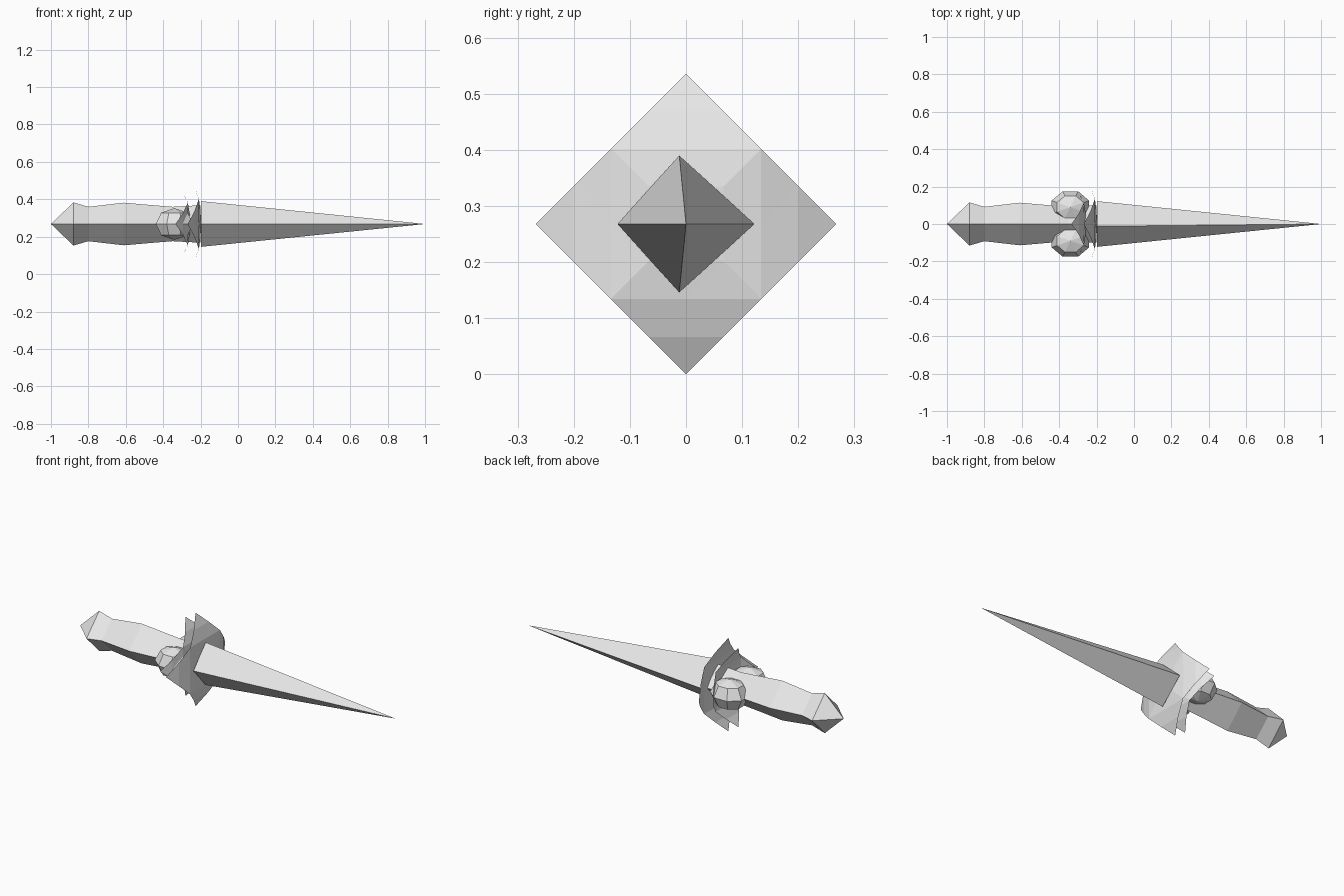
import bpy, bmesh
from mathutils import Matrix, Vector

cube = bpy.data.objects.get("Cube")
if cube:
    bpy.data.objects.remove(cube, do_unlink=True)

AXIS_Z = 0.268

steel = bpy.data.materials.new("pale_grey")
steel.use_nodes = True
steel.diffuse_color = (0.8, 0.8, 0.8, 1)
steel.node_tree.nodes["Principled BSDF"].inputs["Base Color"].default_value = (0.8, 0.8, 0.8, 1)


def finish(name, bm):
    bmesh.ops.remove_doubles(bm, verts=bm.verts, dist=0.0005)
    bmesh.ops.recalc_face_normals(bm, faces=bm.faces)
    mesh = bpy.data.meshes.new(name)
    bm.to_mesh(mesh)
    bm.free()
    mesh.materials.append(steel)
    obj = bpy.data.objects.new(name, mesh)
    obj.location.z = AXIS_Z
    bpy.context.collection.objects.link(obj)
    return obj


def diamond_loft(name, profile, skew=0.0):
    """Loft diamond sections (x, radius) along x; zero radius makes a point."""
    bm = bmesh.new()
    rings = []
    for x, r in profile:
        s = skew if r else 0
        corners = [(r, 0), (s, r), (-r, 0), (s, -r)]
        rings.append([bm.verts.new((x, y, z)) for y, z in corners])
    for a, b in zip(rings, rings[1:]):
        for i in range(4):
            j = (i + 1) % 4
            bm.faces.new((a[i], a[j], b[j], b[i]))
    for (x, r), ring in zip(profile, rings):
        if r and x in (profile[0][0], profile[-1][0]):
            bm.faces.new(ring)
    bmesh.ops.dissolve_degenerate(bm, dist=0.0005, edges=bm.edges)
    return finish(name, bm)


def guard(name, x, reach, sweep):
    """Diamond sheet whose four corners sweep back toward the grip."""
    bm = bmesh.new()
    n = 4
    grid = []
    for i in range(n + 1):
        row = []
        for j in range(n + 1):
            u, v = 2 * i / n - 1, 2 * j / n - 1
            back = sweep * (abs(u * v) ** 1.3 + 0.2 * max(abs(u), abs(v)) ** 2)
            row.append(bm.verts.new((x - back, (u - v) * reach / 2, (u + v) * reach / 2)))
        grid.append(row)
    for i in range(n):
        for j in range(n):
            a, b = grid[i][j], grid[i + 1][j]
            c, d = grid[i + 1][j + 1], grid[i][j + 1]
            # diagonals run across each arm
            if (i < n / 2) == (j < n / 2):
                bm.faces.new((a, b, d))
                bm.faces.new((b, c, d))
            else:
                bm.faces.new((a, b, c))
                bm.faces.new((a, c, d))
    return finish(name, bm)


# Blade
diamond_loft("blade", [(-0.197, 0.122), (1.0, 0)], skew=-0.012)

# Grip and pommel
diamond_loft("grip", [(-0.88, 0.115), (-0.80, 0.092), (-0.61, 0.114),
                      (-0.45, 0.1), (-0.35, 0.092), (-0.20, 0.1)])
diamond_loft("pommel", [(-1.0, 0), (-0.88, 0.115)])

# Swept guards
guard("front_guard", -0.197, 0.268, 0.06)
guard("rear_guard", -0.255, 0.228, 0.066)

# Faceted bosses on both sides of the grip
for side, label in ((1, "back"), (-1, "front")):
    bm = bmesh.new()
    place = (Matrix.Translation(Vector((-0.34, side * 0.09, 0)))
             @ Matrix.Diagonal((0.108, 0.092, 0.085, 1))
             @ Matrix.Rotation(0.3927, 4, "Z"))
    bmesh.ops.create_uvsphere(bm, u_segments=8, v_segments=4, radius=1, matrix=place)
    finish(label + "_boss", bm)
